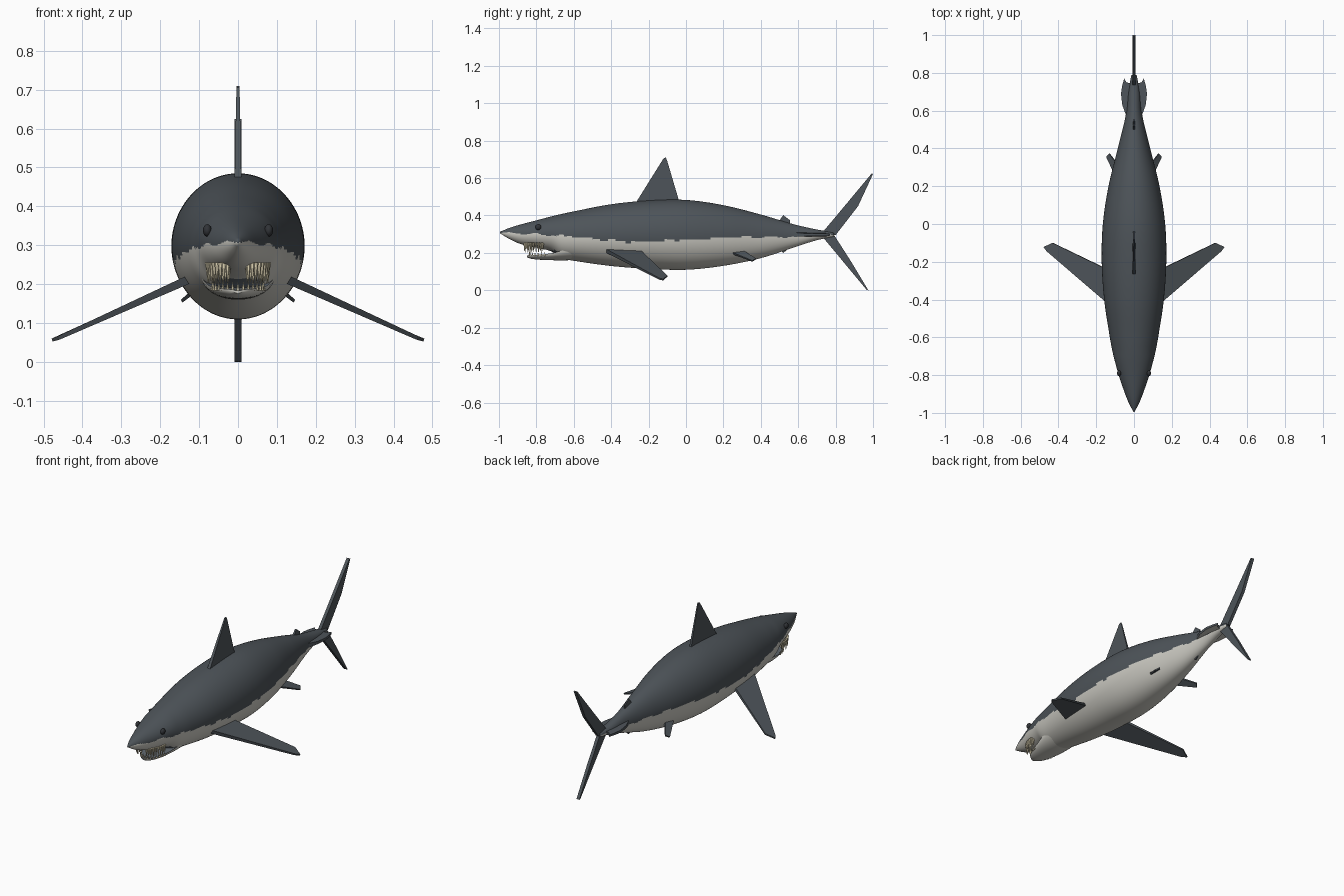
import bpy, bmesh, math
from mathutils import Vector

cube = bpy.data.objects.get("Cube")
if cube:
    bpy.data.objects.remove(cube, do_unlink=True)


def material(name, r, g, b):
    m = bpy.data.materials.new(name)
    m.use_nodes = True
    m.diffuse_color = (r, g, b, 1)
    bsdf = next(n for n in m.node_tree.nodes if n.type == 'BSDF_PRINCIPLED')
    bsdf.inputs["Base Color"].default_value = (r, g, b, 1)
    return m


slate = material("slate_skin", 0.075, 0.088, 0.1)
pale = material("pale_belly", 0.6, 0.59, 0.54)
ivory = material("ivory_teeth", 0.8, 0.72, 0.5)
throat = material("mouth_lining", 0.12, 0.14, 0.16)
black = material("dark_eye", 0.03, 0.033, 0.038)


def finish(name, bm, mats, smooth=False):
    bmesh.ops.recalc_face_normals(bm, faces=bm.faces)
    for f in bm.faces:
        f.smooth = smooth
    mesh = bpy.data.meshes.new(name)
    bm.to_mesh(mesh)
    bm.free()
    for m in mats:
        mesh.materials.append(m)
    ob = bpy.data.objects.new(name, mesh)
    bpy.context.collection.objects.link(ob)
    return ob


def sample(keys, y):
    """Smooth interpolation through rows whose first entry is y."""
    i = 0
    while i < len(keys) - 2 and y > keys[i + 1][0]:
        i += 1
    a, b = keys[i], keys[i + 1]
    p, q = keys[max(i - 1, 0)], keys[min(i + 2, len(keys) - 1)]
    d = b[0] - a[0]
    t = min(max((y - a[0]) / d, 0), 1)
    out = []
    for k in range(1, len(a)):
        ma = (b[k] - p[k]) / (b[0] - p[0]) * d
        mb = (q[k] - a[k]) / (q[0] - a[0]) * d
        out.append((2*t**3 - 3*t*t + 1) * a[k] + (t**3 - 2*t*t + t) * ma
                   + (3*t*t - 2*t**3) * b[k] + (t**3 - t*t) * mb)
    return out


def loft(keys, rings, sides, section):
    """Skin rings of section(angle, values) sampled along y."""
    bm = bmesh.new()
    y0, y1 = keys[0][0], keys[-1][0]
    loops = []
    for i in range(rings + 1):
        y = y0 + (y1 - y0) * i / rings
        vals = sample(keys, y)
        loop = []
        for j in range(sides):
            x, z = section(2 * math.pi * j / sides, vals)
            loop.append(bm.verts.new((x, y, z)))
        loops.append(loop)
    for a, b in zip(loops, loops[1:]):
        for j in range(sides):
            k = (j + 1) % sides
            bm.faces.new((a[j], a[k], b[k], b[j]))
    bm.faces.new(loops[0])
    bm.faces.new(loops[-1])
    bmesh.ops.recalc_face_normals(bm, faces=bm.faces)
    bm.normal_update()
    return bm


def oval(a, v):
    top, bottom, half = v
    return half * math.cos(a), (top + bottom) / 2 + (top - bottom) / 2 * math.sin(a)


# Body: y, top, bottom, half width
body_keys = [
    (-0.995, 0.313, 0.305, 0.003), (-0.94, 0.335, 0.272, 0.031),
    (-0.88, 0.353, 0.246, 0.054), (-0.8, 0.374, 0.228, 0.081),
    (-0.72, 0.395, 0.208, 0.103), (-0.67, 0.407, 0.173, 0.115),
    (-0.6, 0.422, 0.158, 0.128), (-0.4, 0.46, 0.13, 0.158),
    (-0.2, 0.48, 0.115, 0.171), (0, 0.483, 0.11, 0.165),
    (0.2, 0.455, 0.131, 0.135), (0.4, 0.405, 0.172, 0.086),
    (0.58, 0.352, 0.23, 0.043), (0.7, 0.325, 0.268, 0.03),
    (0.79, 0.31, 0.285, 0.014)]
# Height of the wavy edge between back and belly
edge_keys = [(-1, 0.309), (-0.8, 0.3), (-0.6, 0.286), (-0.35, 0.262),
             (-0.2, 0.26), (0, 0.272), (0.3, 0.284), (0.6, 0.286), (0.8, 0.3)]
bm = loft(body_keys, 130, 96, oval)
for f in bm.faces:
    c = f.calc_center_median()
    edge = sample(edge_keys, c.y)[0] + 0.004 * math.sin(c.y * 45)
    f.material_index = 1 if c.z < edge else 0
    if -0.74 < c.y < -0.64 and abs(c.x) < 0.065 and c.z < 0.215 and f.normal.y < -0.3:
        f.material_index = 2
finish("body", bm, [slate, pale, throat], True)

# Lower jaw: rounded below, dished lining above
jaw_keys = [(-0.85, 0.186, 0.176, 0.012), (-0.83, 0.188, 0.169, 0.038),
            (-0.79, 0.19, 0.164, 0.058), (-0.72, 0.198, 0.161, 0.077),
            (-0.65, 0.215, 0.16, 0.092), (-0.56, 0.23, 0.165, 0.1)]


def dish(a, v):
    top, bottom, half = v
    s = math.sin(a)
    return half * math.cos(a), top - (0.3 if s > 0 else 1) * (top - bottom) * abs(s)


bm = loft(jaw_keys, 24, 32, dish)
for f in bm.faces:
    f.material_index = 1 if f.normal.z > 0.3 else 0
jaw = finish("lower_jaw", bm, [pale, throat], True)
jaw.data.set_sharp_from_angle(angle=math.radians(50))


# Teeth: rows of small cones on arcs
def teeth(name, degrees, wide, deep, back, base, tip, radius):
    bm = bmesh.new()
    for d in degrees:
        a = math.radians(d)
        foot = Vector((wide * math.sin(a), back - deep * math.cos(a), base))
        ring = [bm.verts.new(foot + radius * Vector((math.cos(k), math.sin(k), 0)))
                for k in (math.tau * i / 6 for i in range(6))]
        point = bm.verts.new((foot.x, foot.y, tip))
        bm.faces.new(ring)
        for i in range(6):
            bm.faces.new((ring[i], ring[(i + 1) % 6], point))
    finish(name, bm, [ivory])


arc = [20 + 8 * i for i in range(9)]
both = arc + [-d for d in arc]
teeth("upper_teeth", both, 0.078, 0.11, -0.76, 0.255, 0.2, 0.007)
teeth("upper_inner_teeth", both, 0.068, 0.095, -0.755, 0.25, 0.2, 0.006)
teeth("lower_teeth", range(-84, 85, 12), 0.066, 0.093, -0.745, 0.183, 0.207, 0.005)


# Fins: tapered plates, each outline point carrying a half thickness
def fin(name, points, halves, normal, mats=(slate,)):
    bm = bmesh.new()
    n = Vector(normal).normalized()
    a = [bm.verts.new(Vector(p) + n * h) for p, h in zip(points, halves)]
    b = [bm.verts.new(Vector(p) - n * h) for p, h in zip(points, halves)]
    bm.faces.new(a)
    bm.faces.new(b[::-1])
    for i in range(len(a)):
        j = (i + 1) % len(a)
        bm.faces.new((a[j], a[i], b[i], b[j]))
    bmesh.ops.recalc_face_normals(bm, faces=bm.faces)
    bm.normal_update()
    for f in bm.faces:
        f.material_index = len(mats) - 1 if f.normal.z < -0.5 else 0
    return finish(name, bm, mats)


def middle_fin(name, outline, halves):
    fin(name, [(0, y, z) for y, z in outline], halves, (1, 0, 0))


middle_fin("dorsal_fin", [(-0.27, 0.465), (-0.12, 0.705), (-0.108, 0.71), (-0.1, 0.69), (-0.035, 0.47)],
           [0.009, 0.004, 0.003, 0.003, 0.006])
middle_fin("second_dorsal_fin", [(0.49, 0.36), (0.52, 0.402), (0.555, 0.375), (0.555, 0.34)],
           [0.007, 0.004, 0.003, 0.004])
middle_fin("anal_fin", [(0.49, 0.225), (0.52, 0.2), (0.555, 0.228), (0.555, 0.26)],
           [0.007, 0.004, 0.003, 0.004])
middle_fin("upper_tail_lobe", [(0.72, 0.298), (0.86, 0.465), (0.993, 0.625), (1, 0.622), (0.92, 0.45),
                               (0.8, 0.295)], [0.009] * 6)
middle_fin("lower_tail_lobe", [(0.72, 0.298), (0.965, 0.003), (0.975, 0), (0.885, 0.15), (0.79, 0.298)],
           [0.009] * 5)

for side, word in ((1, "left"), (-1, "right")):
    def mirrored(points):
        return [(side * x, y, z) for x, y, z in points]
    fin(word + "_pectoral_fin", mirrored([
        (0.12, -0.435, 0.215), (0.46, -0.145, 0.062), (0.478, -0.122, 0.056),
        (0.43, -0.1, 0.076), (0.12, -0.25, 0.215)]),
        [0.011, 0.005, 0.004, 0.004, 0.008], (side * 0.41, 0, 0.91))
    fin(word + "_pelvic_fin", mirrored([
        (0.085, 0.23, 0.205), (0.145, 0.355, 0.156), (0.13, 0.373, 0.168), (0.075, 0.3, 0.213)]),
        [0.007, 0.004, 0.004, 0.006], (side * 0.63, 0, 0.77))
    # Tail keel: flat flange, pale below
    fin(word + "_tail_keel", mirrored([
        (0, 0.56, 0.297), (0.042, 0.575, 0.297), (0.062, 0.63, 0.297), (0.069, 0.69, 0.297),
        (0.062, 0.735, 0.297), (0.052, 0.77, 0.297), (0.04, 0.75, 0.297), (0, 0.74, 0.297)]),
        [0.012, 0.012, 0.008, 0.007, 0.006, 0.005, 0.008, 0.01], (0, 0, 1), (slate, pale))
    # Eye
    bm = bmesh.new()
    bmesh.ops.create_uvsphere(bm, u_segments=20, v_segments=12, radius=0.016)
    for v in bm.verts:
        v.co = Vector((side * 0.079 + v.co.x * 0.7, -0.79 + v.co.y, 0.338 + v.co.z))
    finish(word + "_eye", bm, [black], True)
